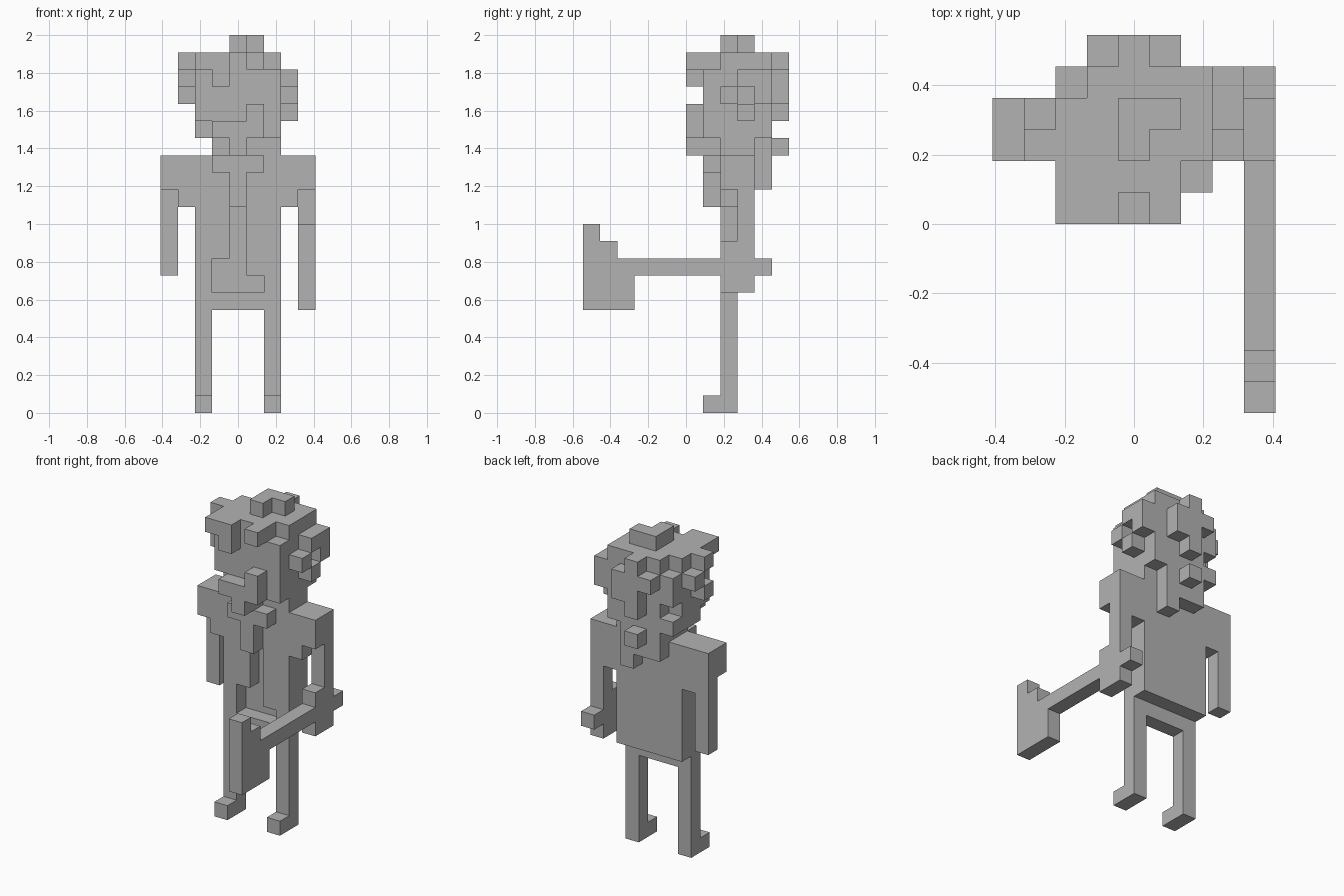
import bpy, bmesh
from mathutils import Vector

cube = bpy.data.objects.get("Cube")
if cube:
    bpy.data.objects.remove(cube, do_unlink=True)

U = 1 / 11  # edge of one block

grey = bpy.data.materials.new("plain_grey")
grey.use_nodes = True
tone = (0.45, 0.45, 0.45, 1)
grey.diffuse_color = tone
grey.node_tree.nodes["Principled BSDF"].inputs["Base Color"].default_value = tone


def block(x, y, z):
    """Cells of a box; each argument is one index or an inclusive (low, high) pair."""
    spans = [(s, s) if isinstance(s, int) else s for s in (x, y, z)]
    rx, ry, rz = [range(a, b + 1) for a, b in spans]
    return {(i, j, k) for i in rx for j in ry for k in rz}


def both(x, y, z):
    cells = block(x, y, z)
    return cells | {(-i, j, k) for i, j, k in cells}


parts = {}

# Legs and feet
parts["legs"] = both(2, 2, (0, 5))
parts["feet"] = both(2, 1, 0)

# Torso: back plate, hips and an open jacket front
front = block((-2, 2), 2, (6, 14))
front -= block(0, 2, (9, 11)) | block((-1, 0), 2, 8) | block((-1, 1), 2, 7)
parts["torso"] = front | block((-2, 2), 3, (7, 14))

# Shoulders and arms
parts["shoulders"] = both(3, (2, 3), (12, 14)) | both(4, (2, 3), (13, 14))
parts["right_arm"] = block(-4, 3, (8, 12))
parts["left_arm"] = block(4, 3, (9, 12)) | block(4, 2, 9) | block(4, (2, 3), 7)

# Axe
parts["axe_handle"] = block(4, (-3, 4), 8)
parts["axe_head"] = (block(4, (-6, -4), (6, 8)) | block(4, (-6, -5), 9)
                     | block(4, -6, 10))

# Head
parts["neck"] = block((-1, 2), (2, 3), 15)
parts["head"] = (block((-2, 2), (1, 3), (16, 19)) | block((-1, 2), 4, (16, 19))) \
    - block(-2, 1, 16)

# Moustache and beard
parts["moustache"] = block((-1, 1), 0, 16) | block(1, 0, 17) | block(0, 0, 15)
parts["beard"] = block((-1, 1), 1, 14) | block(0, 1, (12, 13)) | block(0, 1, 15)

# Hair: crown, fringe, side tufts and back tufts
parts["crown"] = (block((-2, 1), (1, 3), 20) | block((-1, 1), 4, 20)
                  | block(2, (2, 4), 20) | block(0, (2, 3), 21) | block(1, 3, 21))
parts["fringe"] = block((-2, -1), 0, 20) | block(1, 0, 20) | block(-1, 0, 19)
parts["right_tufts"] = (block(-3, 2, 20) | block(-3, 3, 19) | block(-3, 2, 18)
                        | block(-2, 4, (18, 19)) | block(-2, 4, 16))
parts["left_tufts"] = (block(3, (3, 4), 19) | block(3, 2, 18) | block(3, 4, 18)
                       | block(3, 3, 17))
parts["back_hair"] = (block(0, 5, (17, 20)) | block(1, 5, (18, 19)) | block(-1, 5, 19)
                      | block(0, 5, 15) | block((-1, 1), 4, (14, 15)) | block(1, 4, 13))

filled = set().union(*parts.values())


def build(name, cells):
    """Make the outer skin of a set of blocks."""
    bm = bmesh.new()
    for cell in cells:
        centre = Vector((cell[0], cell[1] + 0.5, cell[2] + 0.5))
        for axis in range(3):
            for sign in (-1, 1):
                n = Vector((0, 0, 0))
                n[axis] = sign
                if tuple(int(c + d) for c, d in zip(cell, n)) in filled:
                    continue
                a = Vector((0, 0, 0))
                a[(axis + 1) % 3] = 0.5
                b = n.cross(a)
                mid = centre + n * 0.5
                corners = (mid - a - b, mid + a - b, mid + a + b, mid - a + b)
                bm.faces.new([bm.verts.new(c * U) for c in corners])
    bmesh.ops.remove_doubles(bm, verts=bm.verts, dist=U / 100)
    bmesh.ops.dissolve_limit(bm, angle_limit=0.01, verts=bm.verts, edges=bm.edges)
    mesh = bpy.data.meshes.new(name)
    bm.to_mesh(mesh)
    bm.free()
    mesh.materials.append(grey)
    bpy.context.scene.collection.objects.link(bpy.data.objects.new(name, mesh))


for part_name, part_cells in parts.items():
    build(part_name, part_cells)
